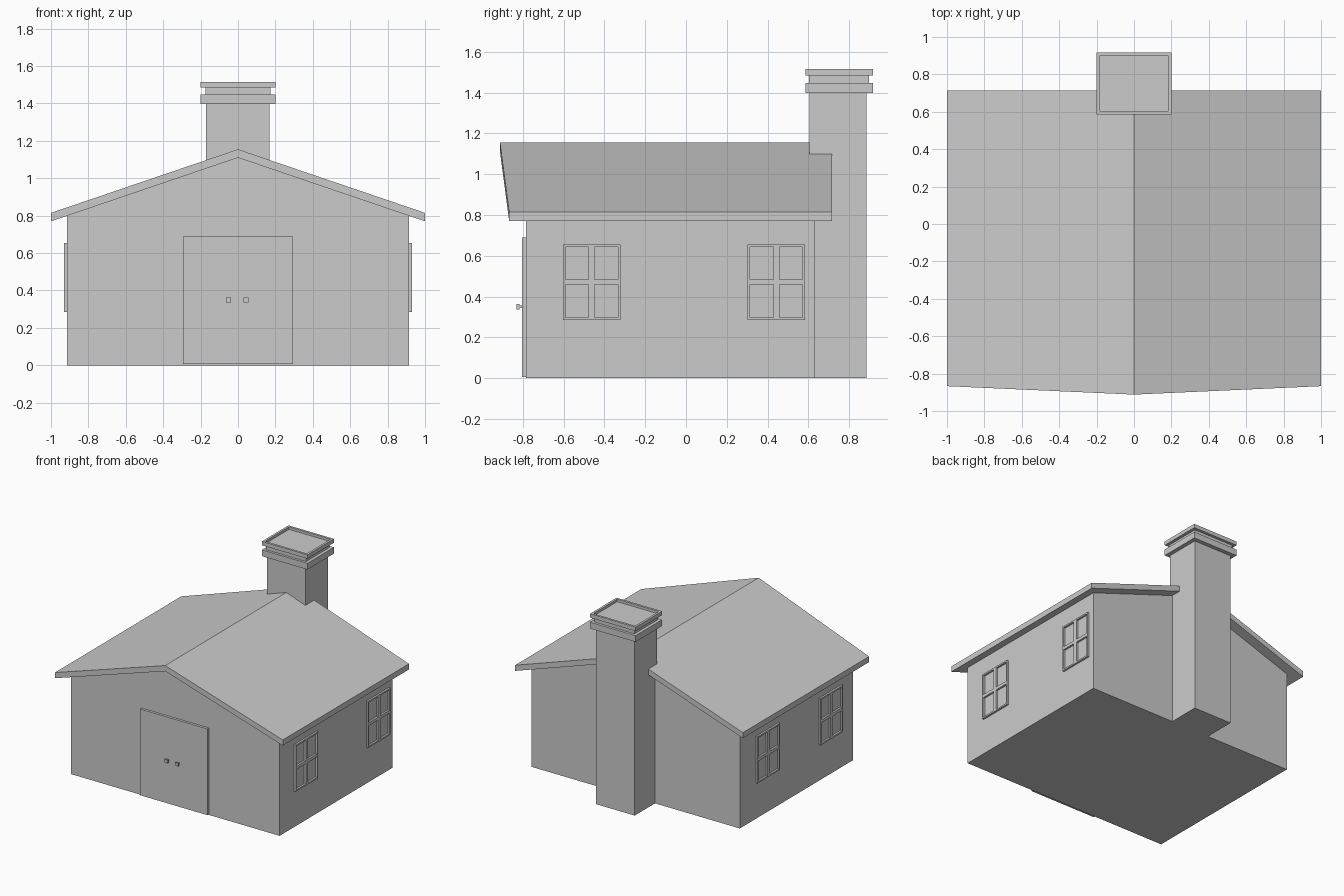
import bpy, bmesh

if "Cube" in bpy.data.objects:
    bpy.data.objects.remove(bpy.data.objects["Cube"])


def finish(name, bm):
    bmesh.ops.recalc_face_normals(bm, faces=bm.faces)
    me = bpy.data.meshes.new(name)
    bm.to_mesh(me)
    bm.free()
    ob = bpy.data.objects.new(name, me)
    bpy.context.collection.objects.link(ob)
    return ob


def add_box(bm, x0, x1, y0, y1, z0, z1):
    verts = bmesh.ops.create_cube(bm, size=1)["verts"]
    for v in verts:
        v.co = ((x0 + x1) / 2 + v.co.x * (x1 - x0),
                (y0 + y1) / 2 + v.co.y * (y1 - y0),
                (z0 + z1) / 2 + v.co.z * (z1 - z0))
    return verts


def boxes(name, *dims):
    bm = bmesh.new()
    for d in dims:
        add_box(bm, *d)
    return finish(name, bm)


def prism(name, profile, front, back):
    """Join an x-z profile from front y to back y; front y may vary per point."""
    bm = bmesh.new()
    a = [bm.verts.new((x, front(x), z)) for x, z in profile]
    b = [bm.verts.new((x, back, z)) for x, z in profile]
    bm.faces.new(a)
    bm.faces.new(b[::-1])
    for i in range(len(a)):
        j = (i + 1) % len(a)
        bm.faces.new((a[i], b[i], b[j], a[j]))
    return finish(name, bm)


# Gabled walls
prism("walls", [(-.915, 0), (.915, 0), (.915, .80), (0, 1.11), (-.915, .80)],
      lambda x: -.785, .632)

# Roof slab, front edge sweeping forward at the ridge
prism("roof", [(-1, .77), (0, 1.11), (1, .77), (1, .815), (0, 1.155), (-1, .815)],
      lambda x: -.912 + .045 * abs(x), .715)

# Door with two square knobs
boxes("door", (-.295, .295, -.805, -.78, .006, .69))
for name, x in (("left_knob", -.05), ("right_knob", .043)):
    boxes(name, (x - .007, x + .007, -.822, -.80, .343, .357),
          (x - .013, x + .013, -.83, -.817, .337, .363))


# Windows: outer frame with four openings against the wall
def window(name, side, yc):
    bm = bmesh.new()
    xs = sorted((side * .91, side * .93))
    z0, z1, h, e = .285, .655, .141, .012
    for y0, y1 in ((-h, -h + e), (-.015, .015), (h - e, h)):
        add_box(bm, *xs, yc + y0, yc + y1, z0, z1)
    for a, b in ((-h + e, -.015), (.015, h - e)):
        for c, d in ((z0, z0 + e), (.458, .483), (z1 - e, z1)):
            add_box(bm, *xs, yc + a, yc + b, c, d)
    finish(name, bm)


window("right_front_window", 1, -.463)
window("right_back_window", 1, .443)
window("left_front_window", -1, -.50)
window("left_back_window", -1, .29)

# Chimney shaft, lower collar and neck
boxes("chimney_shaft", (-.17, .168, .605, .886, 0, 1.41))
boxes("chimney_collar", (-.2, .2, .585, .918, 1.398, 1.448))
boxes("chimney_neck", (-.175, .175, .604, .897, 1.44, 1.49))

# Chimney cap with a shallow recess in its top
bm = bmesh.new()
add_box(bm, -.2, .2, .585, .918, 1.484, 1.515)
bm.normal_update()
top = max(bm.faces, key=lambda f: f.calc_center_median().z)
bmesh.ops.inset_region(bm, faces=[top], thickness=.025)
low = bmesh.ops.extrude_discrete_faces(bm, faces=[top])["faces"][0]
bmesh.ops.translate(bm, verts=low.verts, vec=(0, 0, -.02))
finish("chimney_cap", bm)
